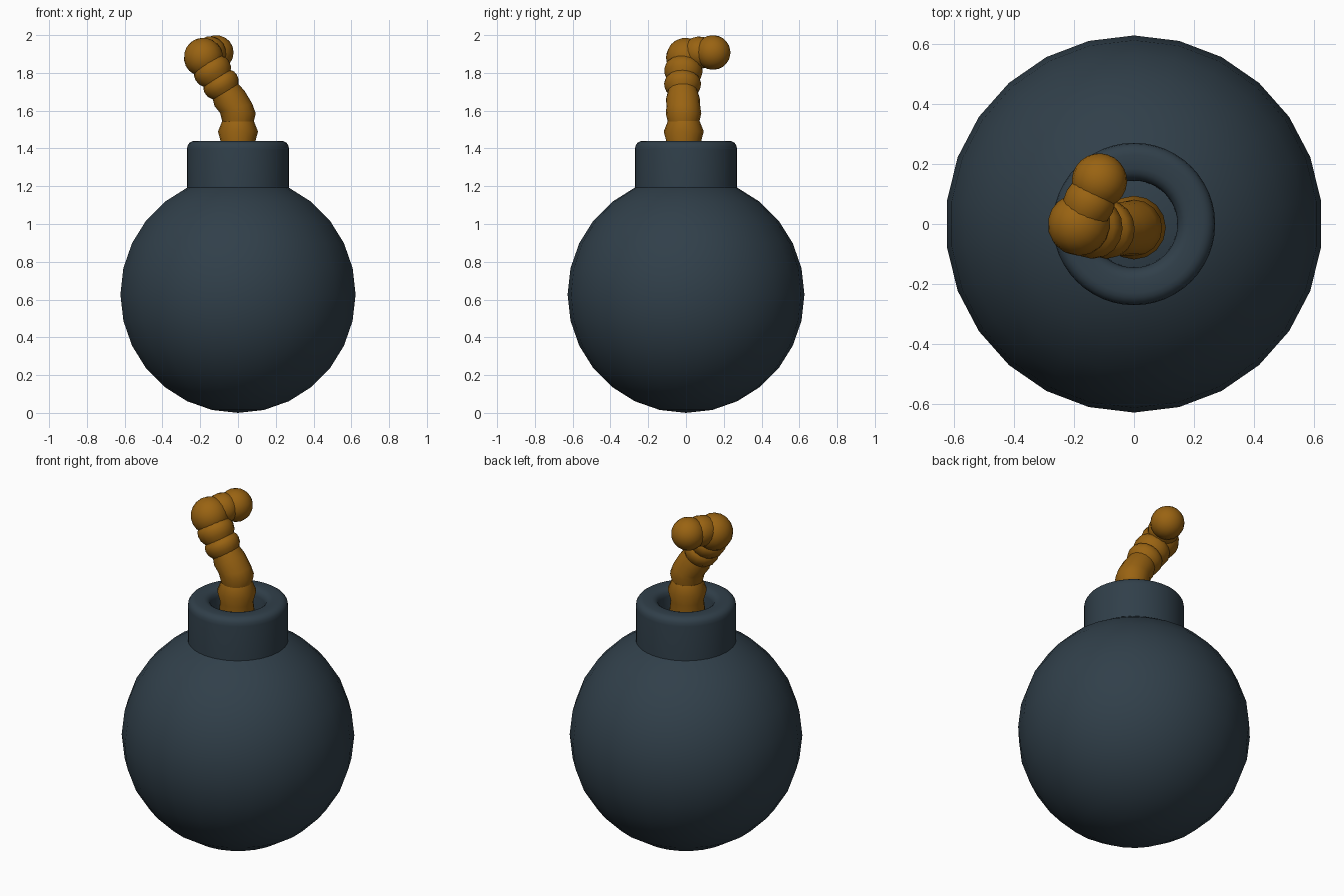
import bpy, bmesh, math
from mathutils import Vector

if "Cube" in bpy.data.objects:
    bpy.data.objects.remove(bpy.data.objects["Cube"])


def material(name, rgb):
    m = bpy.data.materials.new(name)
    m.diffuse_color = (*rgb, 1)
    m.use_nodes = True
    m.node_tree.nodes["Principled BSDF"].inputs["Base Color"].default_value = m.diffuse_color
    return m


iron = material("dark_blue_grey", (0.030, 0.050, 0.068))
rope = material("burnt_orange", (0.32, 0.125, 0.006))


def loft(name, rings, sides, mat, closed=False, angle=40):
    """Skin circles (centre, radius, axis); radius 0 makes a pole."""
    bm = bmesh.new()
    loops = []
    for c, r, ax in rings:
        ax = Vector(ax).normalized()
        v = (Vector((0, 1, 0)) - ax * ax.y).normalized()
        u = v.cross(ax)
        if r < 1e-5:
            loops.append([bm.verts.new(c)] * sides)
            continue
        loops.append([bm.verts.new(Vector(c) + r * (u * math.sin(a) + v * math.cos(a)))
                      for a in (2 * math.pi * i / sides for i in range(sides))])
    pairs = list(zip(loops, loops[1:]))
    if closed:
        pairs.append((loops[-1], loops[0]))
    for a, b in pairs:
        for i in range(sides):
            j = (i + 1) % sides
            bm.faces.new(list(dict.fromkeys((a[i], a[j], b[j], b[i]))))
    if not closed:
        for lp in (loops[0], loops[-1]):
            if lp[0] is not lp[1]:
                bm.faces.new(lp)
    bmesh.ops.recalc_face_normals(bm, faces=bm.faces)
    me = bpy.data.meshes.new(name)
    bm.to_mesh(me)
    bm.free()
    me.materials.append(mat)
    ob = bpy.data.objects.new(name, me)
    bpy.context.collection.objects.link(ob)
    bpy.ops.object.select_all(action='DESELECT')
    ob.select_set(True)
    bpy.context.view_layer.objects.active = ob
    bpy.ops.object.shade_smooth_by_angle(angle=math.radians(angle))
    return ob


def ball(name, c, r, sides, rows, mat, axis=(0, 0, 1)):
    ax = Vector(axis).normalized()
    rings = []
    for k in range(rows + 1):
        t = math.pi * k / rows
        rings.append((Vector(c) - ax * r * math.cos(t), r * math.sin(t), ax))
    return loft(name, rings, sides, mat)


def bead(name, c, axis, half, r):
    """Short barrel, widest in the middle."""
    c, ax = Vector(c), Vector(axis).normalized()
    prof = [(-1, .78), (-.45, .96), (0.1, 1), (.5, .95), (1, .74)]
    return loft(name, [(c + ax * half * t, r * s, ax) for t, s in prof], 16, rope)


# round body
ball("body", (0, 0, 0.627), 0.627, 26, 14, iron)

# hollow neck with rounded rims
profile = [(.27, 1.12), (.27, 1.395)]
profile += [(.23 + .04 * math.cos(a), 1.40 + .04 * math.sin(a))
            for a in (math.radians(d) for d in (22, 45, 68, 90))]
profile += [(.185, 1.44), (.168, 1.435), (.153, 1.423), (.145, 1.40), (.143, 1.12)]
loft("neck", [((0, 0, z), r, (0, 0, 1)) for r, z in profile], 48, iron, closed=True)

# lower fuse pieces
up = (0, 0, 1)
loft("fuse_base", [((0, -.012, z), r, up) for z, r in
                   ((1.22, .09), (1.34, .1), (1.43, .09), (1.49, .106), (1.545, .084))], 16, rope)
loft("fuse_bend", [((0, -.013, 1.52), .078, up), ((0, -.013, 1.585), .094, up),
                   ((-.012, -.014, 1.615), .09, (-.25, 0, 1)),
                   ((-.045, -.016, 1.665), .089, (-.5, 0, 1)),
                   ((-.075, -.018, 1.72), .074, (-.55, 0, 1))], 16, rope)

# upper fuse beads and rounded tip
bead("fuse_bead_lower", (-.09, -.018, 1.74), (-.5, 0, .86), .05, .098)
bead("fuse_bead_upper", (-.135, -.014, 1.81), (-.5, .1, .86), .055, .102)
ball("fuse_corner", (-.183, -.002, 1.882), .104, 16, 10, rope, (-.4, .3, .8))
bead("fuse_link", (-.15, .07, 1.907), (.45, .88, .1), .06, .086)
ball("fuse_tip", (-.115, .143, 1.908), .092, 18, 12, rope, (.3, .9, 0))
